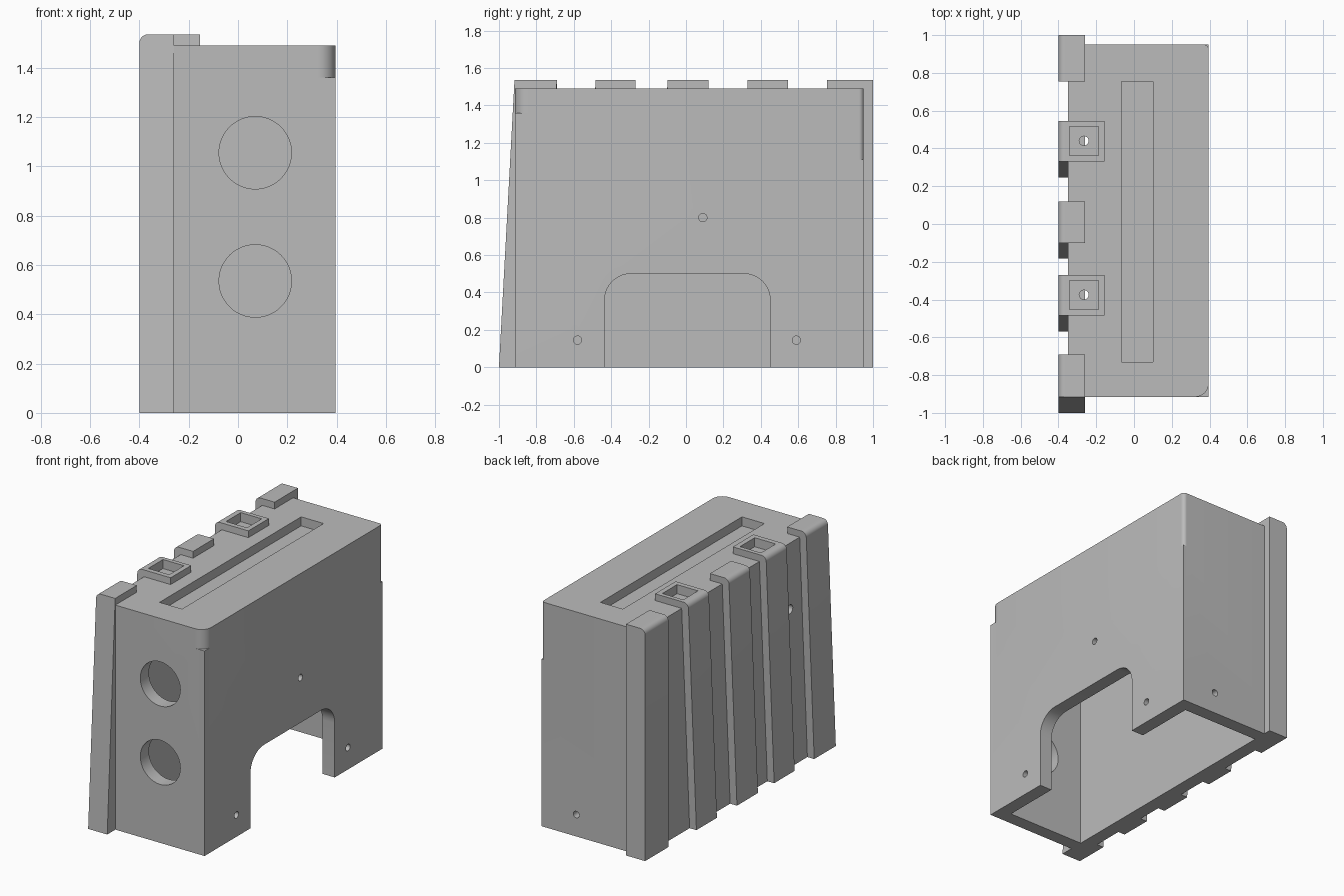
import bpy, bmesh
from math import sin, cos, pi
from mathutils import Vector

default = bpy.data.objects.get("Cube")
if default:
    bpy.data.objects.remove(default, do_unlink=True)

grey = bpy.data.materials.new("plain grey")
grey.use_nodes = True
grey.diffuse_color = (0.5, 0.5, 0.5, 1)
grey.node_tree.nodes["Principled BSDF"].inputs["Base Color"].default_value = (0.5, 0.5, 0.5, 1)

AXES = {"x": Vector((1, 0, 0)), "y": Vector((0, 1, 0)), "z": Vector((0, 0, 1))}
PLANES = {"x": ("y", "z"), "y": ("x", "z"), "z": ("x", "y")}


def arc(cx, cy, r, start, end, n=10):
    """Points on an arc, angles in quarter turns."""
    angles = [(start + (end - start) * i / n) * pi / 2 for i in range(n + 1)]
    return [(cx + r * cos(a), cy + r * sin(a)) for a in angles]


def prism(name, outline, axis, lo, hi):
    """Extrude a flat outline along an axis from lo to hi."""
    u, v = (AXES[k] for k in PLANES[axis])
    w = AXES[axis]
    bm = bmesh.new()
    base = bm.faces.new([bm.verts.new(u * a + v * b + w * lo) for a, b in outline])
    grown = bmesh.ops.extrude_face_region(bm, geom=[base])["geom"]
    bmesh.ops.translate(bm, vec=w * (hi - lo),
                        verts=[g for g in grown if isinstance(g, bmesh.types.BMVert)])
    bmesh.ops.recalc_face_normals(bm, faces=bm.faces)
    mesh = bpy.data.meshes.new(name)
    bm.to_mesh(mesh)
    bm.free()
    mesh.materials.append(grey)
    obj = bpy.data.objects.new(name, mesh)
    bpy.context.collection.objects.link(obj)
    return obj


def box(name, x, y, z):
    return prism(name, [(x[0], y[0]), (x[1], y[0]), (x[1], y[1]), (x[0], y[1])], "z", *z)


def drill(axis, a, b, r, lo, hi, n=24):
    return prism("drill", arc(a, b, r, 0, 4, n)[:-1], axis, lo, hi)


def activate(obj):
    bpy.ops.object.select_all(action="DESELECT")
    obj.select_set(True)
    bpy.context.view_layer.objects.active = obj


def cut(obj, cutters):
    """Subtract each cutter and discard it."""
    activate(obj)
    for c in cutters:
        c.hide_render = True
        mod = obj.modifiers.new("cut", "BOOLEAN")
        mod.operation, mod.solver, mod.object = "DIFFERENCE", "EXACT", c
        bpy.ops.object.modifier_apply(modifier=mod.name)
        bpy.data.objects.remove(c, do_unlink=True)


def finish(obj):
    activate(obj)
    bpy.ops.object.shade_smooth_by_angle(angle=pi / 6)


# Main dimensions
LEFT, RIGHT, FRONT, BACK, TOP = -0.35, 0.395, -0.915, 0.95, 1.49
WALL, RIB_OUT, RIB_IN, RIB_TOP, LEAN = 0.09, -0.4, -0.26, 1.535, 0.083
SOCKET_X = -0.265
SOCKETS = (-0.375, 0.44)


def socket_cutters(y):
    """Square recess with a narrow hole below it."""
    h = 0.077
    return [box("recess", (SOCKET_X - h, SOCKET_X + h), (y - h, y + h), (1.475, 1.6)),
            drill("z", SOCKET_X, y, 0.025, 1.38, 1.6)]


# Shell, open at the bottom
shell = box("shell", (LEFT, RIGHT), (FRONT, BACK), (0, TOP))
cutters = [box("cavity", (LEFT + WALL, RIGHT - WALL), (FRONT + WALL, BACK - WALL),
               (-0.1, TOP - WALL))]

# Rounded archway in the side wall
r = 0.14
arch = ([(-0.435, -0.1), (0.45, -0.1)] + arc(0.45 - r, 0.5 - r, r, 0, 1)
        + arc(-0.435 + r, 0.5 - r, r, 1, 2))
cutters.append(prism("arch", arch, "x", 0.2, 0.5))

# Long shallow slot on top
cutters.append(box("slot", (-0.065, 0.10), (-0.73, 0.755), (TOP - 0.06, 1.6)))

# Round ports in the front wall
for z in (0.535, 1.055):
    cutters.append(drill("y", 0.07, z, 0.147, -1.1, -0.7, 48))

# Small holes in the side, back and ribbed walls
for y, z in ((-0.58, 0.145), (0.59, 0.145), (0.09, 0.80)):
    cutters.append(drill("x", y, z, 0.022, 0.2, 0.5))
cutters.append(drill("y", 0.14, 0.145, 0.022, 0.8, 1.1))
cutters.append(drill("x", -0.59, 1.05, 0.03, -0.5, -0.2))

# Rounding of the two upper upright corners
for y, out, r, z in ((FRONT, -1, 0.07, 1.36), (BACK, 1, 0.025, 1.11)):
    curve = arc(RIGHT - r, y - out * r, r, 0, out)
    e = 0.05
    outline = curve + [(RIGHT - r, y + out * e), (RIGHT + e, y + out * e),
                       (RIGHT + e, y - out * r)]
    cutters.append(prism("corner", outline, "z", z, 1.6))

for y in SOCKETS:
    cutters += socket_cutters(y)
cut(shell, cutters)
finish(shell)


# Ribs hook over the top edge; all but the back one lean forward at the foot
def rib(name, y0, y1, reach, solid=False, lean=LEAN):
    r = 0.035
    outline = [(RIB_OUT, 0)] + arc(RIB_OUT + r, RIB_TOP - r, r, 2, 1, 8) + [(reach, RIB_TOP)]
    if solid:
        outline += [(reach, 0)]
    else:
        outline += [(reach, TOP), (LEFT, TOP), (LEFT, 0)]
    obj = prism(name, outline, "y", y0, y1)
    for v in obj.data.vertices:
        v.co.y -= lean * max(0, 1 - v.co.z / TOP)
    return obj


ribs = [rib("front_rib", -0.917, -0.69, RIB_IN, solid=True),
        rib("front_socket_rib", -0.485, -0.27, -0.155),
        rib("middle_rib", -0.10, 0.12, RIB_IN),
        rib("back_socket_rib", 0.33, 0.545, -0.155),
        rib("back_rib", 0.755, 1.0, RIB_IN, solid=True, lean=0)]
cut(ribs[1], socket_cutters(SOCKETS[0]))
cut(ribs[3], socket_cutters(SOCKETS[1]))
for obj in ribs:
    finish(obj)
